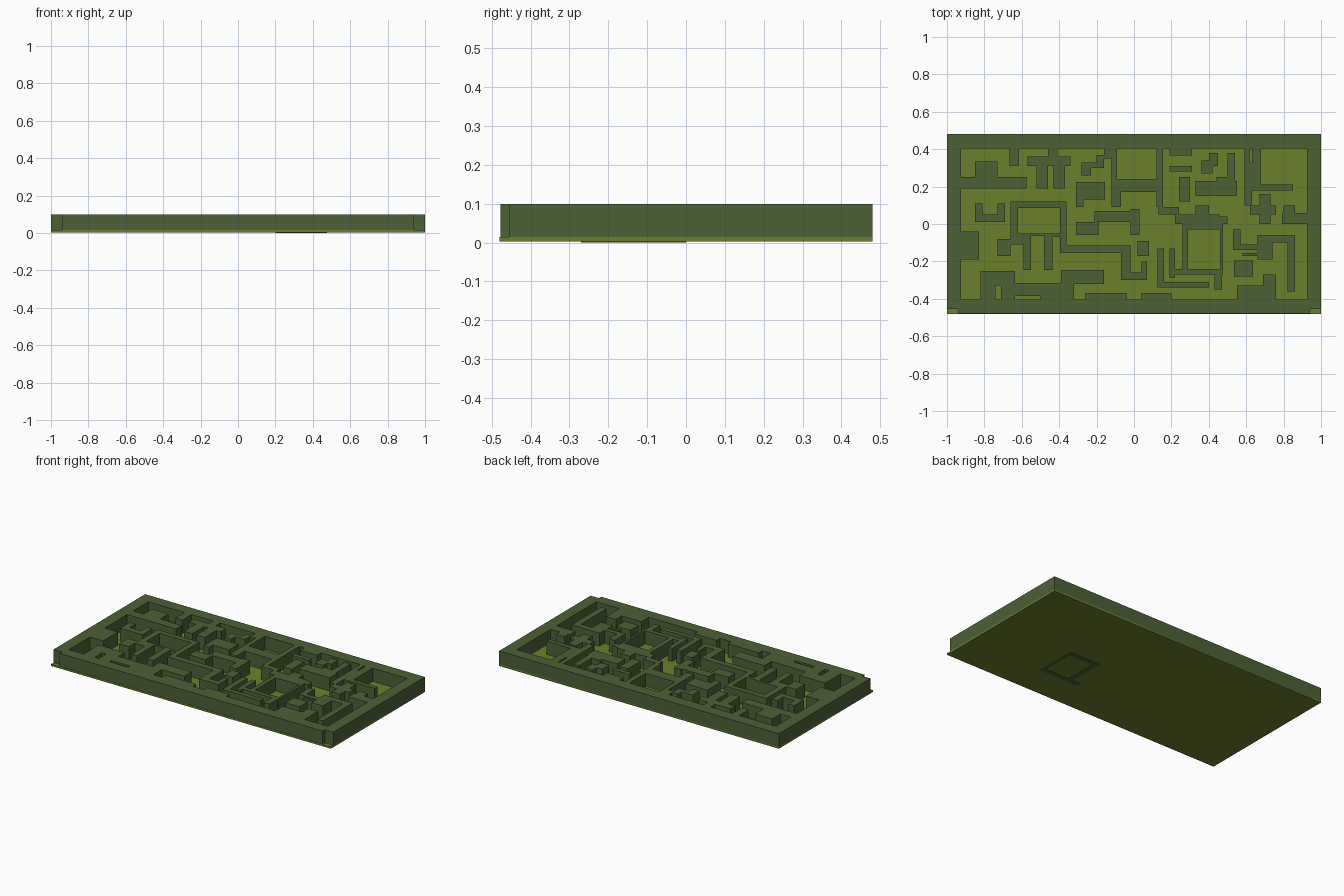
import bpy, bmesh

if "Cube" in bpy.data.objects:
    bpy.data.objects.remove(bpy.data.objects["Cube"])


def material(name, rgb):
    m = bpy.data.materials.new(name)
    m.diffuse_color = (*rgb, 1)
    m.use_nodes = True
    m.node_tree.nodes["Principled BSDF"].inputs["Base Color"].default_value = m.diffuse_color
    return m


GREEN = material("hedge green", (0.073, 0.119, 0.037))
OLIVE = material("olive floor", (0.147, 0.216, 0.026))


def blocks(name, rects, z0, z1, mat):
    """Union of axis-aligned rectangles (x0, x1, y0, y1 in hundredths) extruded z0..z1."""
    xs = sorted({v for r in rects for v in r[:2]})
    ys = sorted({v for r in rects for v in r[2:]})
    bm = bmesh.new()
    for a, b in zip(xs, xs[1:]):
        for c, d in zip(ys, ys[1:]):
            if any(r[0] <= a and b <= r[1] and r[2] <= c and d <= r[3] for r in rects):
                bm.faces.new([bm.verts.new((x / 100, y / 100, z0))
                              for x, y in ((a, c), (b, c), (b, d), (a, d))])
    bmesh.ops.remove_doubles(bm, verts=bm.verts, dist=1e-5)
    top = bmesh.ops.extrude_face_region(bm, geom=bm.faces[:], use_keep_orig=True)
    for v in top["geom"]:
        if isinstance(v, bmesh.types.BMVert):
            v.co.z = z1
    bmesh.ops.dissolve_limit(bm, angle_limit=0.01, verts=bm.verts, edges=bm.edges)
    bmesh.ops.recalc_face_normals(bm, faces=bm.faces)
    me = bpy.data.meshes.new(name)
    bm.to_mesh(me)
    bm.free()
    me.materials.append(mat)
    ob = bpy.data.objects.new(name, me)
    bpy.context.collection.objects.link(ob)
    return ob


LOW, TOP = 0.006, 0.1

# Floor plate
blocks("floor_plate", [(-100, 100, -48, 48)], 0.003, 0.015, OLIVE)

# Outer frame with notched front corners
blocks("outer_frame", [(-94, 94, -47.8, -40.5), (-100, 100, -45.5, -40.5),
                       (-100, -92.5, -45.5, 48), (92.5, 100, -45.5, 48),
                       (-100, 100, 40.5, 48)], LOW, TOP, GREEN)

# Left side walls
blocks("left_walls", [
    (-92.5, -57.5, 19, 25), (-85, -73, 25, 33.5), (-66.5, -61.5, 31, 40.5),
    (-52, -46, 19, 36), (-43, -37, 19, 32), (-57, -34, 31, 36), (-46, -41, 31, 40.5),
    (-92.5, -83, -19, -4), (-85, -81, 1, 11), (-85, -69, 1, 5), (-73, -69, 1, 11),
    (-73, -66, -17, -8), (-70, -59, -11, -8)], LOW, TOP, GREEN)

# Left room and the long corridor wall
blocks("left_room_walls", [
    (-66, -36, 8.5, 12), (-66, -62, -9, 12), (-39.5, -36, -15.5, 12), (-66, -55, -9, -5),
    (-59, -55, -24.5, -5), (-48, -43.5, -24.5, -5), (-62, -43.5, -6.5, -5), (-48, -36, -7, -5),
    (-39.5, -2, -15.5, -11.5), (-7, -2, -29, -11.5), (-7, 7, -30, -26),
    (4, 7, -30, -20)], LOW, TOP, GREEN)

# Front walls
blocks("front_walls", [
    (-82, -74, -40.5, -25), (-74, -63.5, -33, -25), (-71, -63.5, -40.5, -32),
    (-64, -32, -38.5, -31.5), (-50, -32, -40.5, -38), (-39, -16, -32, -24.5),
    (-39, -32, -40.5, -24.5), (-26, -4, -40.5, -37), (4, 20, -40.5, -37),
    (55, 76, -40.5, -33), (69, 76, -40.5, -27)], LOW, TOP, GREEN)

# Centre walls
blocks("centre_walls", [
    (-31, -15.5, 13, 22.5), (-31, -27, 9, 22.5), (-28, -23, 26, 33), (-24, -17, 30, 33),
    (-20, -16, 30, 37), (-16, -9, 35, 40.5), (-12, -9, 22, 40.5), (-12, 15, 17, 24),
    (-12, -7, 9, 24), (-31, -19, -6, 1), (-21, -1, 1, 7), (-2, 3, -6, 8),
    (2, 8, -17, -9)], LOW, TOP, GREEN)

# Back right walls
blocks("back_right_walls", [
    (12, 15.5, 9, 40.5), (19, 31, 36.5, 40.5), (19, 31, 28, 31), (24, 30, 12, 25),
    (36, 42, 27, 34), (40, 45, 31, 38), (50, 54, 22, 38), (44, 54, 22, 25),
    (33, 55, 15, 23), (59, 62, 33, 40.5), (59, 63, 10, 33), (63, 85, 18, 21),
    (63, 68, 18, 40.5), (80, 86, 0, 10), (79, 92.5, 0, 6), (62, 76, 5, 10),
    (67, 73, 0, 16)], LOW, TOP, GREEN)

# Right room walls reach right through the floor
blocks("right_room_walls", [
    (26, 47.5, -3, 0), (26, 29, -27, 0), (20, 47.5, -27, -24),
    (46, 47.5, -27, 0)], 0, TOP, GREEN)

# Spiral corridor around the right room, and the blocks behind it
blocks("spiral_walls", [
    (12.5, 16, -34, -13), (12.5, 40, -34, -31), (19, 22, -29, -13), (43, 47, -35, -27),
    (22, 46, 0, 5), (33, 40, 5, 10), (44, 50, 0, 4), (13, 24, 5, 9)], LOW, TOP, GREEN)

# Right side walls
blocks("right_walls", [
    (53, 57, -14, -3), (53, 67, -14, -11), (66, 86, -10, -6), (82, 86, -36, -6),
    (66, 74, -19, -6), (58, 66, -17, -15.5), (53.5, 63.5, -28, -19.5)], LOW, TOP, GREEN)
